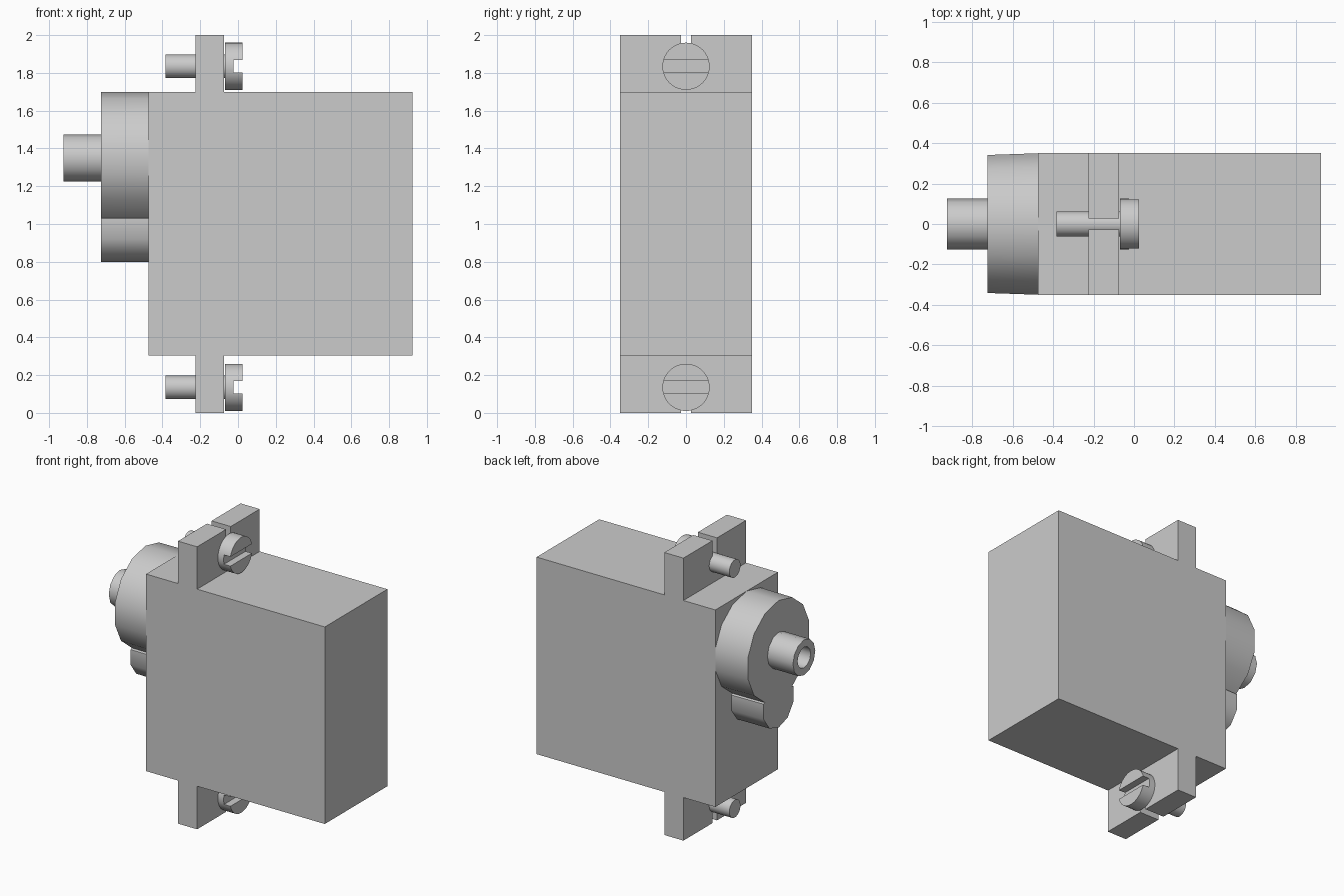
import bpy, bmesh
from math import sin, cos, pi, radians

cube = bpy.data.objects.get("Cube")
if cube:
    bpy.data.objects.remove(cube, do_unlink=True)

grey = bpy.data.materials.new("light grey plastic")
grey.use_nodes = True
colour = (0.6, 0.6, 0.6, 1)
grey.diffuse_color = colour
grey.node_tree.nodes["Principled BSDF"].inputs["Base Color"].default_value = colour


def prism(name, outline, start, end, axis="x", flare=1.0):
    """Extrude an outline, (y, z) along x or (x, z) along y; flare widens y at the end."""
    bm = bmesh.new()
    rings = []
    for depth, wide in ((start, 1.0), (end, flare)):
        rings.append([bm.verts.new((depth, a * wide, z) if axis == "x" else (a, depth, z))
                      for a, z in outline])
    first, last = rings
    n = len(outline)
    bm.faces.new(first)
    bm.faces.new(last[::-1])
    for i in range(n):
        j = (i + 1) % n
        bm.faces.new((first[i], last[i], last[j], first[j]))
    bmesh.ops.recalc_face_normals(bm, faces=bm.faces)
    mesh = bpy.data.meshes.new(name)
    bm.to_mesh(mesh)
    bm.free()
    mesh.materials.append(grey)
    obj = bpy.data.objects.new(name, mesh)
    bpy.context.collection.objects.link(obj)
    return obj


def rect(a0, a1, z0, z1):
    return [(a0, z0), (a1, z0), (a1, z1), (a0, z1)]


def circle(z, r, n):
    return [(r * sin(2 * pi * k / n), z + r * cos(2 * pi * k / n)) for k in range(n)]


def cut(obj, cutter):
    """Subtract the cutter, apply the result and remove the cutter."""
    cutter.hide_render = True
    mod = obj.modifiers.new("cut", "BOOLEAN")
    mod.operation = "DIFFERENCE"
    mod.solver = "EXACT"
    mod.object = cutter
    bpy.context.view_layer.objects.active = obj
    bpy.ops.object.modifier_apply(modifier=mod.name)
    bpy.data.objects.remove(cutter, do_unlink=True)


def smooth(obj):
    bpy.ops.object.select_all(action="DESELECT")
    obj.select_set(True)
    bpy.context.view_layer.objects.active = obj
    bpy.ops.object.shade_smooth_by_angle(angle=radians(40))


# Case with a mounting tab above and below
tab0, tab1, low, high = -0.225, -0.075, 0.305, 1.7
case = prism("case", [(-0.475, low), (tab0, low), (tab0, 0), (tab1, 0), (tab1, low),
                      (0.925, low), (0.925, high), (tab1, high), (tab1, 2),
                      (tab0, 2), (tab0, high), (-0.475, high)], -0.35, 0.35, "y")

# Open screw slots in the tabs, and the slotted screws
screws = {"lower": (0.135, -0.1, 0.135), "upper": (1.835, 1.835, 2.1)}
for side, (z, slot0, slot1) in screws.items():
    cut(case, prism("tab_slot", rect(-0.026, 0.026, slot0, slot1), -0.3, 0))
    shank = prism(side + "_screw_shank", circle(z, 0.062, 32), -0.383, -0.05)
    head = prism(side + "_screw_head", circle(z, 0.125, 40), -0.07, 0.025)
    cut(head, prism("driver_slot", rect(-0.2, 0.2, z - 0.033, z + 0.033), -0.025, 0.1))
    smooth(shank)
    smooth(head)

# Gear housing: large round with a small lobe below
big = [(0.35 * sin(2 * pi * k / 14), 1.35 + 0.35 * cos(2 * pi * k / 14))
       for k in range(-6, 7)]
lobe = [(0.175 * sin(pi * k / 5), 0.975 - 0.175 * cos(pi * k / 5))
        for k in range(3, -4, -1)]
smooth(prism("gear_housing", big + lobe, -0.725, -0.475, flare=1.025))

# Hollow output shaft
shaft = prism("output_shaft", circle(1.35, 0.125, 12), -0.925, -0.725)
cut(shaft, prism("shaft_bore", circle(1.35, 0.073, 12), -1, -0.735))
smooth(shaft)
